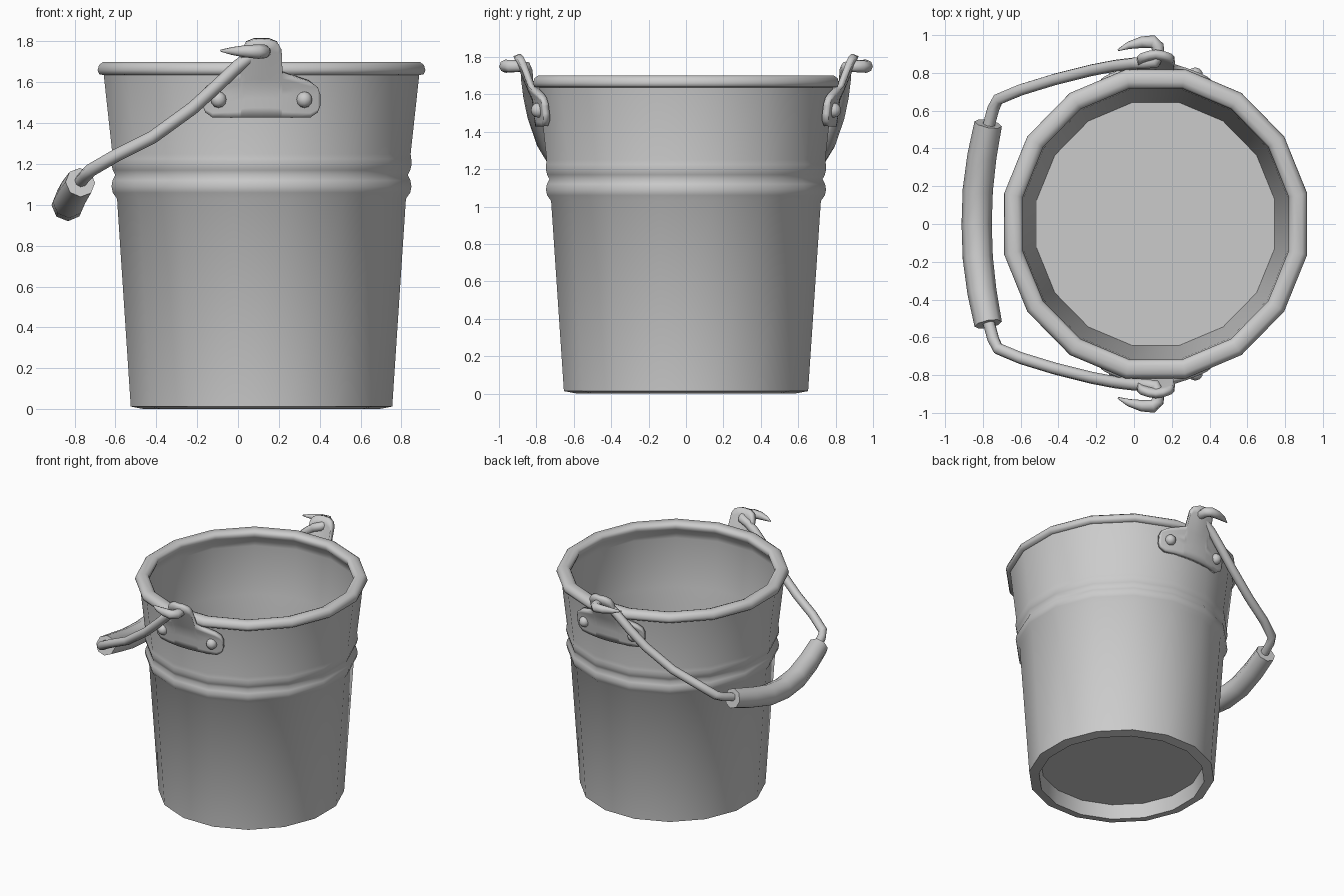
import bpy, bmesh, math
from mathutils import Vector

if "Cube" in bpy.data.objects:
    bpy.data.objects.remove(bpy.data.objects["Cube"])

CX = 0.115   # bucket axis; the handle swings out to -x


def finish(name, bm, angle=40):
    bmesh.ops.recalc_face_normals(bm, faces=bm.faces)
    me = bpy.data.meshes.new(name)
    bm.to_mesh(me)
    bm.free()
    me.polygons.foreach_set("use_smooth", [True] * len(me.polygons))
    me.set_sharp_from_angle(angle=math.radians(angle))
    ob = bpy.data.objects.new(name, me)
    bpy.context.collection.objects.link(ob)
    return ob


def mirror_y(ob):
    m = ob.modifiers.new("mirror", 'MIRROR')
    m.use_axis = (False, True, False)


def lathe(name, profile, angle, cap_ends, n=16):
    """Revolve (flat-to-flat radius, z) points into an n-sided shell."""
    bm = bmesh.new()
    rings = []
    for r, z in profile:
        R = r / math.cos(math.pi / n)
        rings.append([bm.verts.new((CX + R * math.cos(a), 1.02 * R * math.sin(a), z))
                      for a in (2 * math.pi * (k + 0.5) / n for k in range(n))])
    for a, b in zip(rings, rings[1:]):
        for k in range(n):
            j = (k + 1) % n
            bm.faces.new((a[k], a[j], b[j], b[k]))
    if cap_ends:
        bm.faces.new(rings[0])
        bm.faces.new(rings[-1])
    return finish(name, bm, angle)


def tube(name, points, radius, sides=8):
    """Tube through (x, y, z, radius factor) points."""
    bm = bmesh.new()
    ps = [Vector(p[:3]) for p in points]
    rings = []
    side = None
    for i, p in enumerate(ps):
        d = (ps[min(i + 1, len(ps) - 1)] - ps[max(i - 1, 0)]).normalized()
        side = d.orthogonal() if side is None else side - d * side.dot(d)
        side.normalize()
        up = d.cross(side)
        r = radius * points[i][3]
        rings.append([bm.verts.new(p + r * (math.cos(a) * side + math.sin(a) * up))
                      for a in (2 * math.pi * k / sides for k in range(sides))])
    for a, b in zip(rings, rings[1:]):
        for k in range(sides):
            n = (k + 1) % sides
            bm.faces.new((a[k], a[n], b[n], b[k]))
    bm.faces.new(rings[0])
    bm.faces.new(rings[-1])
    return finish(name, bm, 50)


# Bucket: 16-sided shell with beads, rolled rim and recessed floor
profile = [(0.56, 0.11), (0.572, 0.0), (0.64, 0.013), (0.707, 1.03),
           (0.728, 1.06), (0.734, 1.09), (0.729, 1.12), (0.716, 1.147),
           (0.728, 1.17), (0.735, 1.20), (0.733, 1.225), (0.73, 1.25),
           (0.772, 1.635), (0.795, 1.64), (0.802, 1.66), (0.795, 1.685),
           (0.775, 1.70), (0.735, 1.70), (0.712, 1.69), (0.703, 1.67),
           (0.712, 1.645), (0.745, 1.60), (0.755, 1.56), (0.716, 1.2),
           (0.697, 1.03), (0.63, 0.12)]
lathe("bucket", profile, 65, True)


# Bracket plate: columns wrapped on the wall, middle columns rise into the ear
def plate_y(x, z):
    y = 0.80 + (z - 1.52) * 0.12
    y = math.sqrt(y * y - x * x)
    return y + max(0, z - 1.57) * 0.30 * max(0, 1 - 2 * abs(x))


half = [(0.095, 1.43, 1.765), (0.10, 1.43, 1.65), (0.16, 1.43, 1.63),
        (0.235, 1.43, 1.605), (0.27, 1.455, 1.58), (0.283, 1.49, 1.545)]
mid = [(0.0, 1.43, 1.81), (0.04, 1.43, 1.81), (0.078, 1.43, 1.795)]
cols = mid + half
cols = [(-x, a, b) for x, a, b in reversed(cols[1:])] + cols
bm = bmesh.new()
ROWS = 8
grid = []
for x, lo, hi in cols:
    zs = [lo + (hi - lo) * i / ROWS for i in range(ROWS + 1)]
    grid.append([bm.verts.new((CX + x, plate_y(x, z), z)) for z in zs])
for a, b in zip(grid, grid[1:]):
    for i in range(ROWS):
        bm.faces.new((a[i], b[i], b[i + 1], a[i + 1]))
plate = finish("handle_bracket", bm, 40)
sol = plate.modifiers.new("thickness", 'SOLIDIFY')
sol.thickness = 0.035
sol.offset = 0
mirror_y(plate)

# Rivets
bm = bmesh.new()
for s in (-1, 1):
    x = s * 0.21
    geo = bmesh.ops.create_uvsphere(bm, u_segments=10, v_segments=6, radius=0.04)
    bmesh.ops.translate(bm, verts=geo["verts"],
                        vec=(CX + x, plate_y(x, 1.515) + 0.018, 1.515))
mirror_y(finish("rivets", bm, 60))

# Wire handle: curled horn outside each ear, then arm down to the grip
arm = [(-0.085, 0.92, 1.755, 0.15), (-0.03, 0.945, 1.753, 0.6), (0.04, 0.962, 1.752, 0.95),
       (0.10, 0.965, 1.75, 1.1), (0.125, 0.94, 1.75, 1.1), (0.13, 0.89, 1.75, 1),
       (0.115, 0.858, 1.745, 1), (0.06, 0.852, 1.725, 1), (0.0, 0.85, 1.68, 1),
       (-0.10, 0.838, 1.585, 1), (-0.22, 0.815, 1.475, 1), (-0.42, 0.765, 1.33, 1),
       (-0.60, 0.71, 1.24, 1), (-0.72, 0.66, 1.17, 1), (-0.745, 0.61, 1.145, 1),
       (-0.775, 0.50, 1.11, 1)]
for s, side in ((1, "back"), (-1, "front")):
    tube("handle_wire_" + side, [(x, s * y, z, r) for x, y, z, r in arm], 0.032)

# Grip
g = [(-0.772, 0.53, 1.11, 0.92), (-0.805, 0.36, 1.06, 0.97), (-0.827, 0.18, 1.015, 1)]
g = g + [(-0.833, 0, 1.0, 1)] + [(x, -y, z, r) for x, y, z, r in reversed(g)]
tube("handle_grip", g, 0.08, 8)
